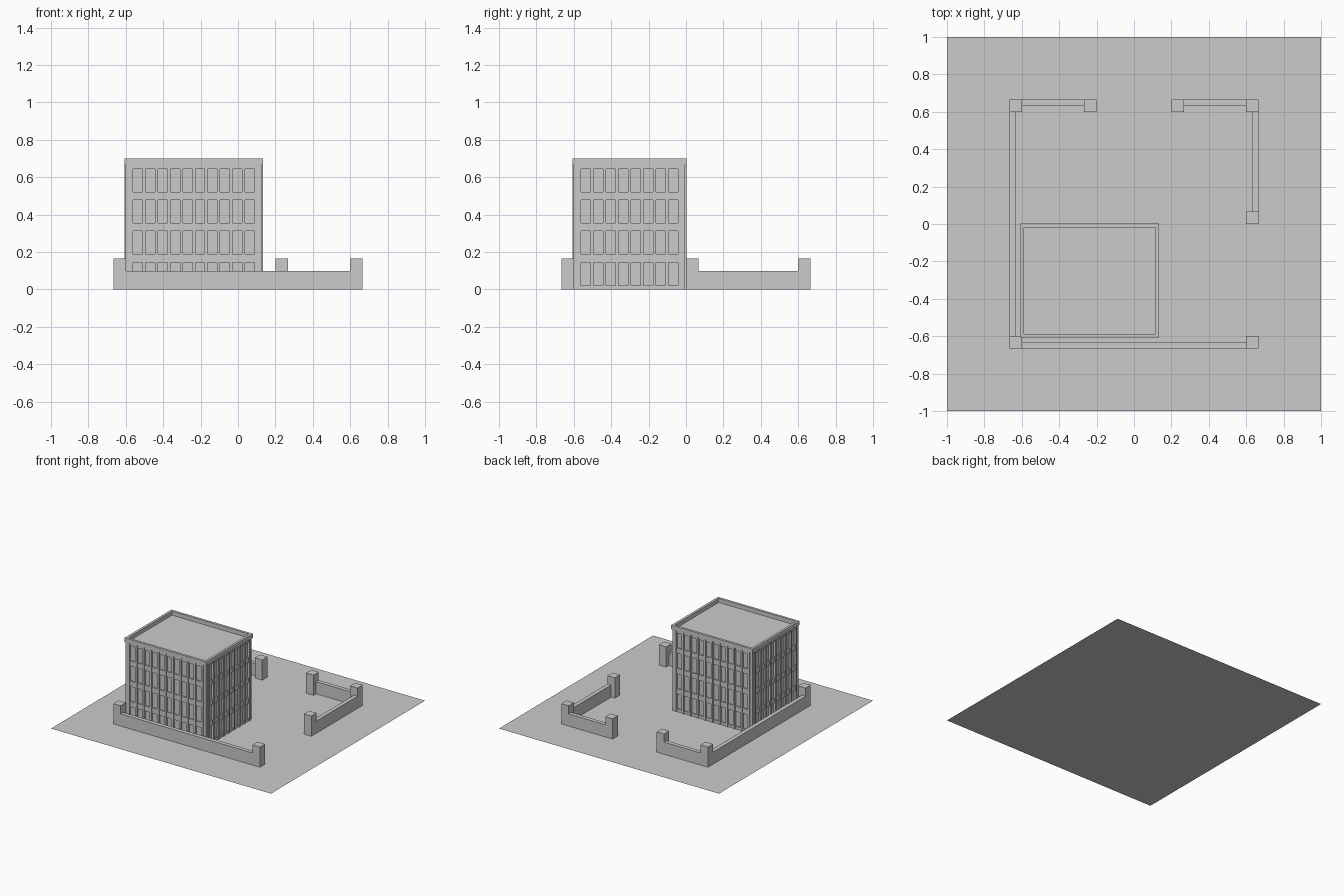
import bpy, bmesh
from mathutils import Matrix, Vector

if "Cube" in bpy.data.objects:
    bpy.data.objects.remove(bpy.data.objects["Cube"])

grey = bpy.data.materials.new("plain grey")
grey.diffuse_color = (0.6, 0.6, 0.6, 1)
grey.use_nodes = True
grey.node_tree.nodes["Principled BSDF"].inputs["Base Color"].default_value = grey.diffuse_color


def build(name, boxes):
    """One object made of boxes given as (x0, x1, y0, y1, z0, z1)."""
    bm = bmesh.new()
    for x0, x1, y0, y1, z0, z1 in boxes:
        size = Matrix.Diagonal((x1 - x0, y1 - y0, z1 - z0, 1))
        mid = Matrix.Translation(((x0 + x1) / 2, (y0 + y1) / 2, (z0 + z1) / 2))
        bmesh.ops.create_cube(bm, size=1, matrix=mid @ size)
    mesh = bpy.data.meshes.new(name)
    bm.to_mesh(mesh)
    bm.free()
    mesh.materials.append(grey)
    ob = bpy.data.objects.new(name, mesh)
    bpy.context.collection.objects.link(ob)
    return ob


# flat plot of land
bpy.ops.mesh.primitive_plane_add(size=2)
plot = bpy.context.object
plot.name = "plot"
plot.data.materials.append(grey)

# boundary wall: square posts with thin low walls along the outer edge
U = 1 / 15
O, M, I = 10 * U, 9.5 * U, 9 * U        # outer, middle and inner wall lines
H = U / 2
posts = [(-M, M), (-3.5 * U, M), (3.5 * U, M), (M, M), (M, H), (M, -M), (-M, -M)]
build("wall_posts", [(x - H, x + H, y - H, y + H, 0, 2.5 * U) for x, y in posts])
build("low_walls", [
    (-O, -M, -I, I, 0, 1.5 * U),
    (-I, -4 * U, M, O, 0, 1.5 * U),
    (4 * U, I, M, O, 0, 1.5 * U),
    (M, O, U, I, 0, 1.5 * U),
    (-I, I, -O, -M, 0, 1.5 * U),
])

# office block: outer limits, facade depth steps
X0, X1, Y0, Y1 = -0.607, 0.134, -0.607, 0.002
TOP, ROOF = 0.70, 0.667
FACE, GLASS = 0.0067, 0.016             # setback of spandrels and of windows


def inset(d, z0, z1):
    return (X0 + d, X1 - d, Y0 + d, Y1 - d, z0, z1)


build("window_core", [inset(GLASS, 0, ROOF)])

# floor bands between the window rows
FLOORS = 4
STEP = ROOF / FLOORS
bands = [inset(FACE, max(0, k * STEP - 0.022), min(ROOF, k * STEP + 0.022))
         for k in range(FLOORS + 1)]
build("floor_bands", bands)

# solid corners
c = 0.026
build("corner_piers", [(x, x + c, y, y + c, 0, ROOF)
                       for x in (X0 + FACE, X1 - FACE - c)
                       for y in (Y0 + FACE, Y1 - FACE - c)])

# vertical ribs on all four sides
w = 0.008
cx, cy = (X0 + X1) / 2, (Y0 + Y1) / 2
ribs = []
for i in range(-5, 6):
    x = cx + i * U
    ribs += [(x - w, x + w, Y0, Y0 + GLASS, 0, ROOF),
             (x - w, x + w, Y1 - GLASS, Y1, 0, ROOF)]
for i in range(-4, 5):
    y = cy + i * U
    ribs += [(X0, X0 + GLASS, y - w, y + w, 0, ROOF),
             (X1 - GLASS, X1, y - w, y + w, 0, ROOF)]
build("facade_ribs", ribs)

# parapet around the sunken roof
t = 0.02
build("parapet", [
    (X0, X1, Y0, Y0 + t, ROOF, TOP),
    (X0, X1, Y1 - t, Y1, ROOF, TOP),
    (X0, X0 + t, Y0 + t, Y1 - t, ROOF, TOP),
    (X1 - t, X1, Y0 + t, Y1 - t, ROOF, TOP),
])
